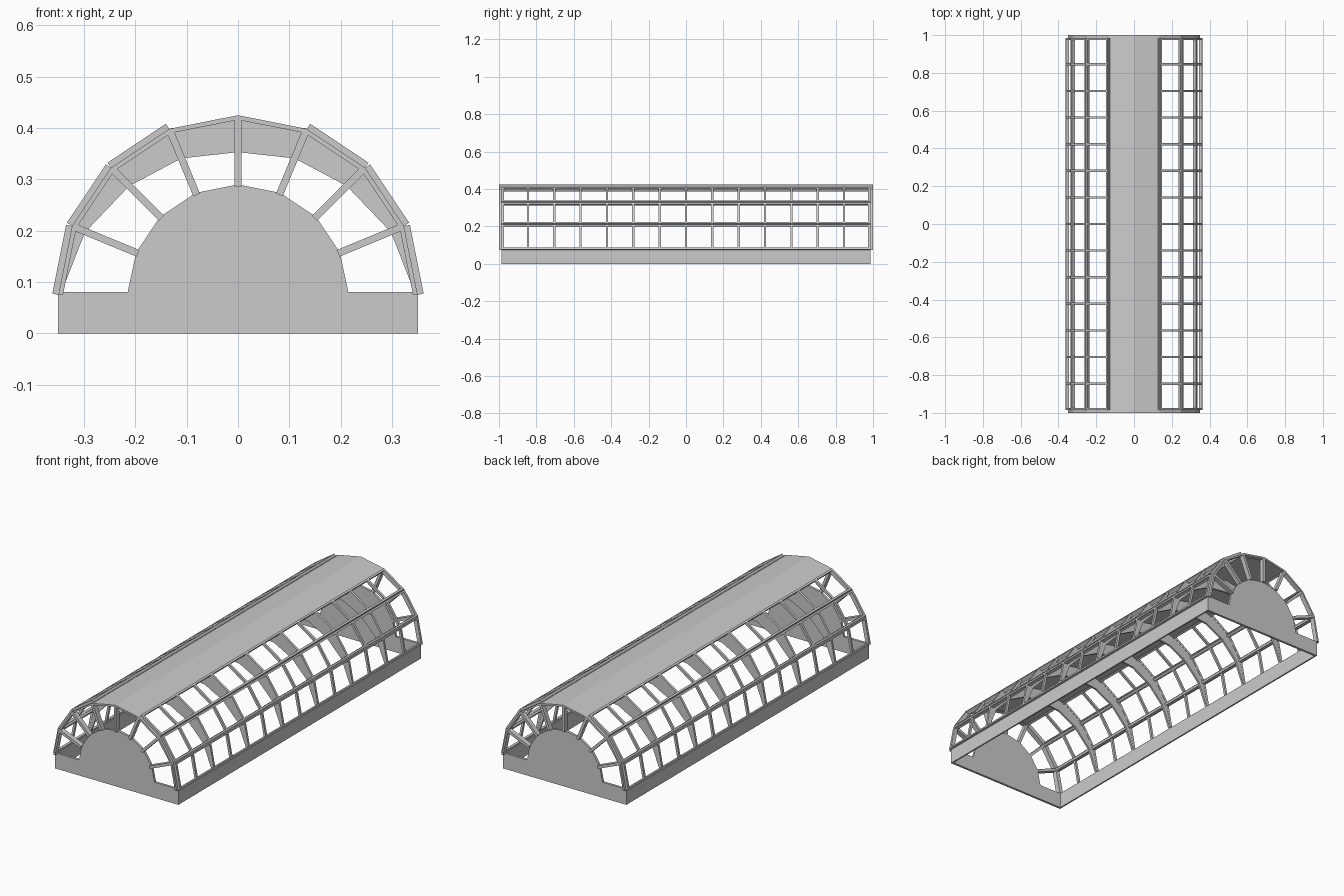
import bpy, math
from mathutils import Vector

if "Cube" in bpy.data.objects:
    bpy.data.objects.remove(bpy.data.objects["Cube"])

R, CZ, HALF = 0.35, 0.075, 0.986
BAYS, PANES = 7, 14


def polar(r, i):
    a = math.radians(22.5 * i)
    return Vector((r * math.cos(a), CZ + r * math.sin(a)))


def prisms(name, items):
    """One object from convex or concave XZ outlines extruded between two y values."""
    verts, faces = [], []
    for pts, y0, y1 in items:
        b, n = len(verts), len(pts)
        verts += [(p[0], y0, p[1]) for p in pts] + [(p[0], y1, p[1]) for p in pts]
        faces += [[b + i for i in range(n)], [b + n + i for i in reversed(range(n))]]
        faces += [[b + i, b + n + i, b + n + (i + 1) % n, b + (i + 1) % n] for i in range(n)]
    mesh = bpy.data.meshes.new(name)
    mesh.from_pydata(verts, [], faces)
    ob = bpy.data.objects.new(name, mesh)
    bpy.context.collection.objects.link(ob)
    bpy.ops.object.select_all(action='DESELECT')
    ob.select_set(True)
    bpy.context.view_layer.objects.active = ob
    bpy.ops.object.mode_set(mode='EDIT')
    bpy.ops.mesh.select_all(action='SELECT')
    bpy.ops.mesh.normals_make_consistent(inside=False)
    bpy.ops.object.mode_set(mode='OBJECT')
    return ob


def strip(a, b, lo, hi, t0=0.0, t1=0.0):
    """Outline along chord a-b, between offsets lo and hi outward, trimmed at the ends."""
    d = (b - a).normalized()
    n = Vector((d.y, -d.x))
    p, q = a + d * t0, b - d * t1
    return [p + n * lo, q + n * lo, q + n * hi, p + n * hi]


def flip(pts):
    return [Vector((-p[0], p[1])) for p in pts]


def both(pts, y0, y1):
    return [(pts, y0, y1), (flip(pts), y0, y1)]


# low side walls
wall = [(0.343, 0), (0.351, 0), (0.351, 0.08), (0.343, 0.08)]
prisms("base_side_walls", both(wall, -HALF, HALF))

# end walls: low plinth with a faceted half disc
end = [Vector((-0.351, 0)), Vector((0.351, 0)), Vector((0.351, 0.08)), Vector((0.215, 0.08))]
end += [polar(0.215, i) for i in range(1, 8)] + [Vector((-0.215, 0.08)), Vector((-0.351, 0.08))]
prisms("end_walls", [(end, -HALF, -HALF + 0.012), (end, HALF - 0.012, HALF)])

# solid roof panels over the two crown facets, one pair per bay
bay = 2 * HALF / BAYS
roof = []
seg = [polar(R, 3), polar(R, 4), polar(R - 0.006, 4), polar(R - 0.006, 3)]
for k in range(BAYS):
    y = -HALF + k * bay
    roof += both(seg, y + 0.001, y + bay - 0.001)
prisms("roof_panels", roof)

# side glazing frames: three tilted rows, rails and mullions
rails, bars = [], []
pane = 2 * HALF / PANES
for i in range(3):
    a, b = polar(R, i), polar(R, i + 1)
    length = (b - a).length
    rails += both(strip(a, b, 0, 0.012, 0, length - 0.01), -HALF, HALF)
    rails += both(strip(a, b, 0, 0.012, length - 0.01, 0), -HALF, HALF)
    for k in range(PANES + 1):
        y = max(-HALF + 0.006, min(HALF - 0.006, -HALF + k * pane))
        bars += both(strip(a, b, 0, 0.012, 0.01, 0.01), y - 0.006, y + 0.006)
prisms("window_rails", rails)
prisms("window_mullions", bars)

# purlins along the facet joints
purlins = []
for i in (1, 2, 3):
    a, b = polar(R, i), polar(R - 0.01, i)
    purlins += both(strip(a, b, -0.006, 0.006), -HALF, HALF)
prisms("purlins", purlins)

# inner arch ribs, deep at the crown and tapering to the sill
inner = [Vector(p) for p in ((0.344, 0.08), (0.298, 0.197), (0.212, 0.287), (0.11, 0.341))]
outer = [polar(R, i) for i in range(9)]
rib = outer + flip(inner) + [Vector((0, 0.353))] + inner[::-1]
prisms("arch_ribs", [(rib, -HALF + k * bay - 0.005, -HALF + k * bay + 0.005)
                     for k in range(1, BAYS)])

# end window frames: faceted outer trim and radial bars
trim, spokes = [], []
for s in (-1, 1):
    y0, y1 = sorted((s * (HALF - 0.012), s * 1.0))
    for i in range(8):
        trim.append(([polar(R, i), polar(R, i + 1),
                      polar(R - 0.009, i + 1), polar(R - 0.009, i)], y0, y1))
    for i in range(1, 8):
        spokes.append((strip(polar(0.211, i), polar(R - 0.006, i), -0.007, 0.007), y0, y1 - 0.001 if s > 0 else y1))
prisms("end_arch_trim", trim)
prisms("end_radial_bars", spokes)
